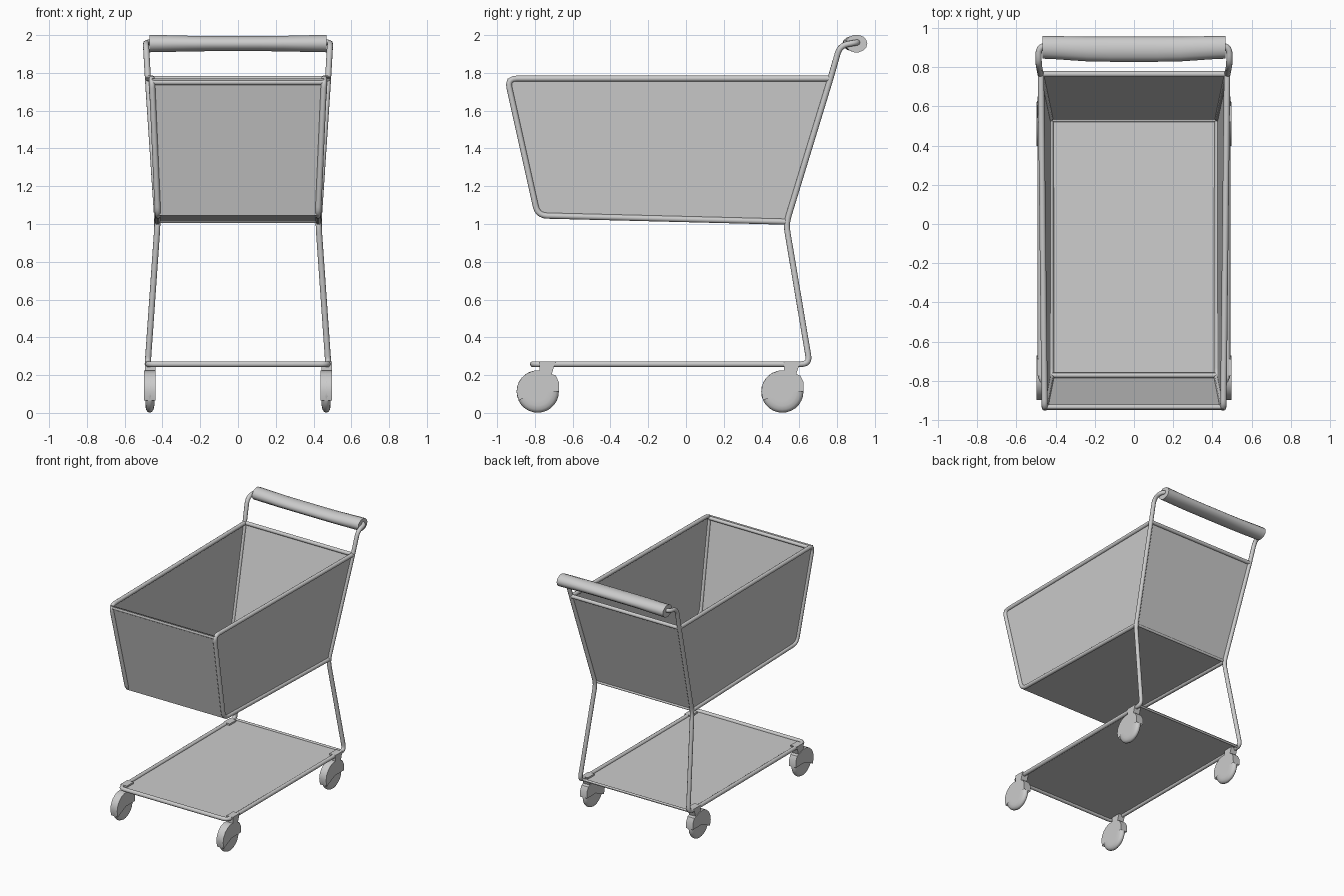
import bpy, bmesh, math
from mathutils import Vector

if "Cube" in bpy.data.objects:
    bpy.data.objects.remove(bpy.data.objects["Cube"])


def add_mesh(name, bm, smooth=True):
    bmesh.ops.recalc_face_normals(bm, faces=bm.faces)
    me = bpy.data.meshes.new(name)
    bm.to_mesh(me)
    bm.free()
    ob = bpy.data.objects.new(name, me)
    bpy.context.collection.objects.link(ob)
    if smooth:
        bpy.ops.object.select_all(action='DESELECT')
        bpy.context.view_layer.objects.active = ob
        ob.select_set(True)
        bpy.ops.object.shade_smooth_by_angle(angle=math.radians(40))
    return ob


def rounded(points, r, closed):
    """Replace each corner of a path with a short curve."""
    pts = [Vector(p) for p in points]
    n, out = len(pts), []
    for i, p in enumerate(pts):
        if not closed and i in (0, n - 1):
            out.append(p)
            continue
        a, b = pts[i - 1] - p, pts[(i + 1) % n] - p
        d = min(r, a.length * .45, b.length * .45)
        a, b = p + a.normalized() * d, p + b.normalized() * d
        for k in range(6):
            t = k / 5
            out.append(a * (1 - t) ** 2 + p * 2 * t * (1 - t) + b * t * t)
    return out


def tube(name, points, radius=.016, bend=.04, closed=False):
    pts = rounded(points, bend, closed)
    cu = bpy.data.curves.new(name, 'CURVE')
    cu.dimensions = '3D'
    cu.bevel_depth = radius
    cu.bevel_resolution = 3
    cu.use_fill_caps = not closed
    sp = cu.splines.new('POLY')
    sp.points.add(len(pts) - 1)
    for q, p in zip(sp.points, pts):
        q.co = (*p, 1)
    sp.use_cyclic_u = closed
    ob = bpy.data.objects.new(name, cu)
    bpy.context.collection.objects.link(ob)
    bpy.ops.object.select_all(action='DESELECT')
    bpy.context.view_layer.objects.active = ob
    ob.select_set(True)
    bpy.ops.object.convert(target='MESH')
    bpy.ops.object.shade_smooth_by_angle(angle=math.radians(50))


def panel(name, corners):
    bm = bmesh.new()
    bm.faces.new([bm.verts.new(c) for c in corners])
    add_mesh(name, bm, False)


def flip(p):
    return (-p[0], p[1], p[2])


def loft(name, rings, location=(0, 0, 0), cap=True):
    """Skin a list of equal rings of points."""
    bm = bmesh.new()
    vs = [[bm.verts.new(Vector(p) + Vector(location)) for p in ring] for ring in rings]
    n = len(vs[0])
    for r0, r1 in zip(vs, vs[1:]):
        for i in range(n):
            j = (i + 1) % n
            bm.faces.new((r0[i], r0[j], r1[j], r1[i]))
    if cap:
        bm.faces.new(vs[0])
        bm.faces.new(vs[-1])
    return add_mesh(name, bm)


# main frame: one continuous tube from tray front, up the legs, to the handle
half = [(.475, -.81, .258), (.478, .655, .258), (.426, .53, 1.0),
        (.477, .765, 1.77), (.487, .815, 1.945), (.487, .91, 1.962)]
tube("main_frame", half + [flip(p) for p in reversed(half)], bend=.045, closed=True)

# basket corner points on the right side
top_b, top_f = (.475, .765, 1.77), (.456, -.946, 1.77)
bot_f, bot_b = (.424, -.785, 1.045), (.426, .53, 1.012)

# basket side wires and cross bars
for s, side in ((1, "right"), (-1, "left")):
    path = [(s * x, y, z) for x, y, z in (top_b, top_f, bot_f, bot_b)]
    tube("basket_wire_" + side, path, bend=.05)
for name, (x, y, z), r in (("rim_bar_back", top_b, .015),
                           ("rim_bar_front", (.45, -.934, 1.75), .014),
                           ("floor_bar_front", (.42, -.772, 1.06), .013),
                           ("floor_bar_back", (.426, .53, 1.015), .01),
                           ("tray_bar_back", (.47, .63, .258), .01)):
    tube(name, [(-x, y, z), (x, y, z)], r)

# basket and tray panels
panel("basket_panel_right", [top_b, top_f, bot_f, bot_b])
panel("basket_panel_left", [flip(p) for p in (top_b, top_f, bot_f, bot_b)])
panel("basket_panel_front", [top_f, flip(top_f), flip(bot_f), bot_f])
panel("basket_panel_back", [top_b, flip(top_b), flip(bot_b), bot_b])
panel("basket_floor", [bot_f, flip(bot_f), flip(bot_b), bot_b])
panel("lower_tray", [(.472, -.805, .258), (-.472, -.805, .258),
                     (-.475, .645, .258), (.475, .645, .258)])

# padded handle grip, slightly flattened and waisted
grip = []
for x, ry, rz, y in ((-.468, .058, .047, .902), (-.40, .059, .046, .90), (-.24, .063, .042, .893),
                     (-.12, .064, .041, .892), (.12, .064, .041, .892), (.24, .063, .042, .893),
                     (.40, .059, .046, .90), (.468, .058, .047, .902)):
    grip.append([(x, y + ry * math.cos(a), 1.955 + rz * math.sin(a))
                 for a in (math.tau * k / 14 for k in range(14))])
loft("handle_grip", grip)

# casters: wheel, fork cover and clip around the tray tube
wheel_profile = [(-.024, .05), (-.024, .075), (-.02, .095), (-.011, .108),
                 (0, .112), (.011, .108), (.02, .095), (.024, .075), (.024, .05)]
arc = [(.113, 0), (.112, .05), (.095, .085)]
arc += [(.112 * math.cos(a), .112 * math.sin(a))
        for a in (math.radians(d) for d in range(60, 181, 20))]
cover = [(0, 0)] + arc + [(-.102, -.047)]
clip = [(.01, .09), (.07, .08), (.095, .158), (.01, .158)]
for s, side in ((1, "right"), (-1, "left")):
    for y, end in ((-.785, "front"), (.51, "back")):
        tag, at = f"{end}_{side}", (s * .467, y, .113)
        loft("wheel_" + tag,
             [[(x, r * math.cos(a), r * math.sin(a))
               for a in (math.tau * k / 28 for k in range(28))] for x, r in wheel_profile], at)
        fork = loft("fork_cover_" + tag, [[(x, *p) for p in cover] for x in (-.03, .03)], at)
        # open the underside of the cover
        bm = bmesh.new()
        bm.from_mesh(fork.data)
        under = [f for f in bm.faces if len(f.verts) == 4 and
                 any(abs(v.co.y - y) < .001 and abs(v.co.z - .113) < .001 for v in f.verts)]
        bmesh.ops.delete(bm, geom=under, context='FACES_ONLY')
        bm.to_mesh(fork.data)
        bm.free()
        loft("caster_clip_" + tag, [[(x, *p) for p in clip]
                                    for x in (-.026, .03)], at)
